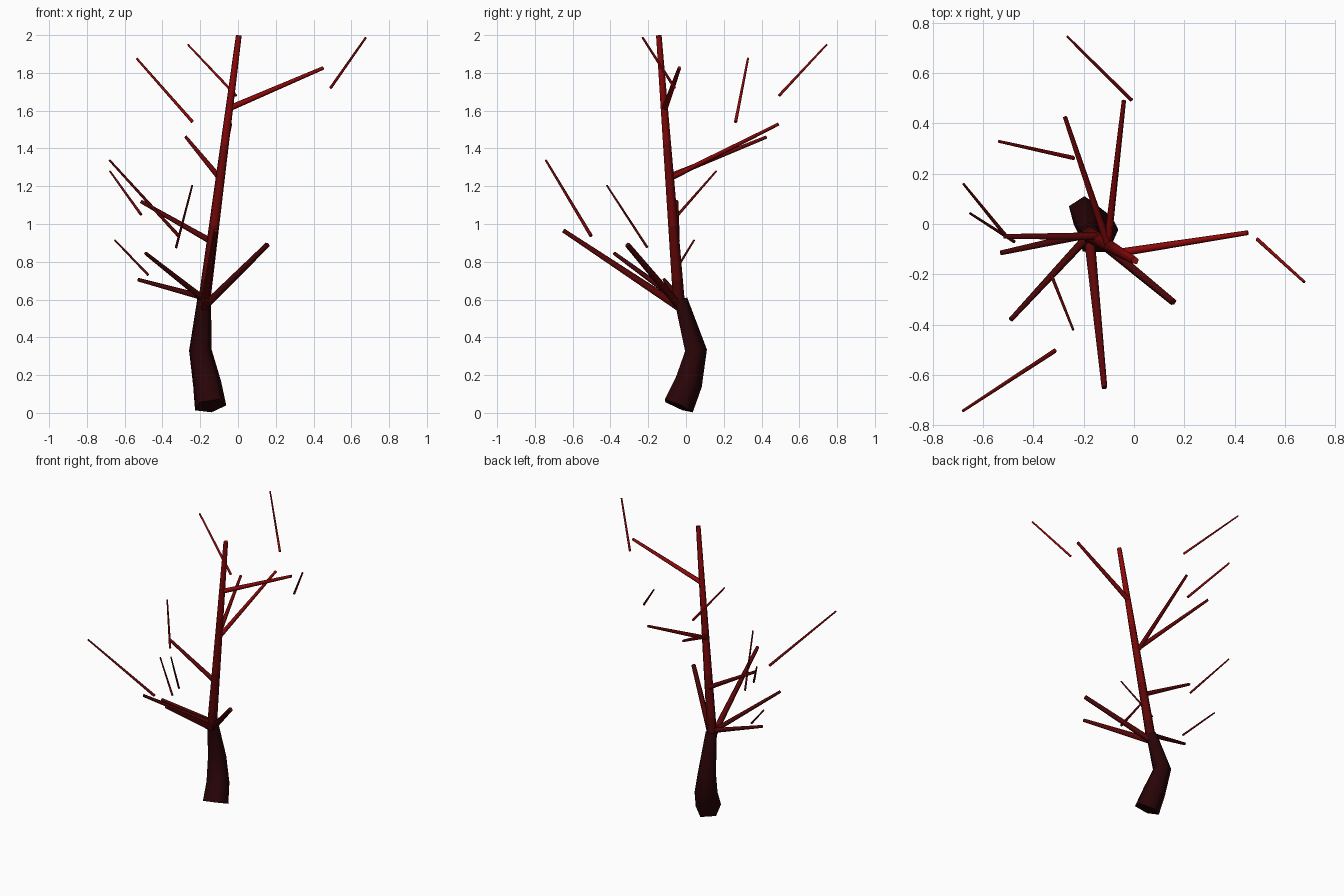
import bpy, bmesh, math
from mathutils import Vector

if "Cube" in bpy.data.objects:
    bpy.data.objects.remove(bpy.data.objects["Cube"])


def material(name, r, g, b):
    lin = [((c / 255 + 0.055) / 1.055) ** 2.4 if c > 10 else c / 255 / 12.92 for c in (r, g, b)]
    m = bpy.data.materials.new(name)
    m.diffuse_color = (*lin, 1)
    m.use_nodes = True
    m.node_tree.nodes["Principled BSDF"].inputs["Base Color"].default_value = m.diffuse_color
    return m


# Bark turns redder with height
MATS = [material("dark bark", 40, 4, 6),
        material("deep brown red bark", 74, 5, 6),
        material("dark red bark", 92, 6, 7),
        material("red bark", 112, 7, 8),
        material("bright red bark", 132, 8, 9),
        material("top red bark", 144, 9, 10)]
LEVELS = [0.75, 1.05, 1.38, 1.65]


def limb(name, path, radii, mat=None, sides=5, turn=15):
    """Low-poly tapered tube; without mat, the colour follows height."""
    pts = [Vector(p) for p in path]
    bm = bmesh.new()
    rings = []
    for i, (p, r) in enumerate(zip(pts, radii)):
        d = pts[min(i + 1, len(pts) - 1)] - pts[max(i - 1, 0)]
        q = Vector((0, 0, 1)).rotation_difference(d.normalized())
        ring = []
        for k in range(sides):
            a = math.radians(turn + 360 * k / sides)
            ring.append(bm.verts.new(p + q @ Vector((r * math.cos(a), r * math.sin(a), 0))))
        rings.append(ring)
    for lo, hi in zip(rings, rings[1:]):
        for k in range(sides):
            n = (k + 1) % sides
            bm.faces.new((lo[k], lo[n], hi[n], hi[k])).smooth = True
    # Flat end caps with sharp rims
    for cap in (bm.faces.new(rings[0][::-1]), bm.faces.new(rings[-1])):
        for e in cap.edges:
            e.smooth = False
    for f in bm.faces:
        z = f.calc_center_median().z
        f.material_index = mat if mat is not None else 1 + sum(z > h for h in LEVELS)
    me = bpy.data.meshes.new(name)
    bm.to_mesh(me)
    bm.free()
    for m in MATS:
        me.materials.append(m)
    ob = bpy.data.objects.new(name, me)
    bpy.context.collection.objects.link(ob)


# Thick crooked trunk
limb("trunk",
     [(-0.147, -0.045, 0.037), (-0.165, 0.008, 0.16), (-0.2, 0.048, 0.33), (-0.18, -0.03, 0.6)],
     [0.088, 0.079, 0.063, 0.038], mat=0)

# Slender straight leader rising from the trunk, cut into short steps for the colour bands
base, tip, steps = Vector((-0.183, -0.038, 0.56)), Vector((0.004, -0.145, 1.998)), 10
limb("leader",
     [base.lerp(tip, i / steps) for i in range(steps + 1)],
     [0.034 - 0.018 * i / steps for i in range(steps + 1)])

# Main branches: start, end, start radius, end radius
branches = [
    ((-0.18, -0.04, 0.61), (-0.53, -0.115, 0.705), 0.018, 0.010),
    ((-0.18, -0.045, 0.60), (-0.49, -0.38, 0.845), 0.018, 0.010),
    ((-0.17, -0.04, 0.57), (0.157, -0.31, 0.89), 0.021, 0.015),
    ((-0.18, -0.04, 0.56), (-0.118, -0.65, 0.965), 0.023, 0.012),
    ((-0.15, -0.05, 0.912), (-0.515, -0.05, 1.12), 0.017, 0.010),
    ((-0.105, -0.08, 1.255), (-0.275, 0.425, 1.46), 0.016, 0.009),
    ((-0.105, -0.08, 1.245), (-0.04, 0.49, 1.53), 0.016, 0.009),
    ((-0.042, -0.112, 1.615), (0.452, -0.035, 1.827), 0.017, 0.010),
]
for i, (a, b, r0, r1) in enumerate(branches, 1):
    limb(f"branch_{i}", [a, b], [r0, r1])

# Detached thin twigs
twigs = [
    ((-0.24, 0.262, 1.54), (-0.537, 0.328, 1.877), 0.009, 0.006),
    ((-0.01, 0.493, 1.68), (-0.265, 0.745, 1.95), 0.008, 0.005),
    ((0.49, -0.06, 1.72), (0.677, -0.23, 1.987), 0.008, 0.006),
    ((-0.315, -0.503, 0.937), (-0.68, -0.742, 1.337), 0.010, 0.006),
    ((-0.513, -0.042, 1.05), (-0.678, 0.16, 1.28), 0.008, 0.005),
    ((-0.328, -0.205, 0.875), (-0.242, -0.42, 1.205), 0.007, 0.005),
    ((-0.475, -0.07, 0.73), (-0.652, 0.043, 0.915), 0.007, 0.005),
]
for i, (a, b, r0, r1) in enumerate(twigs, 1):
    limb(f"twig_{i}", [a, b], [r0, r1])
